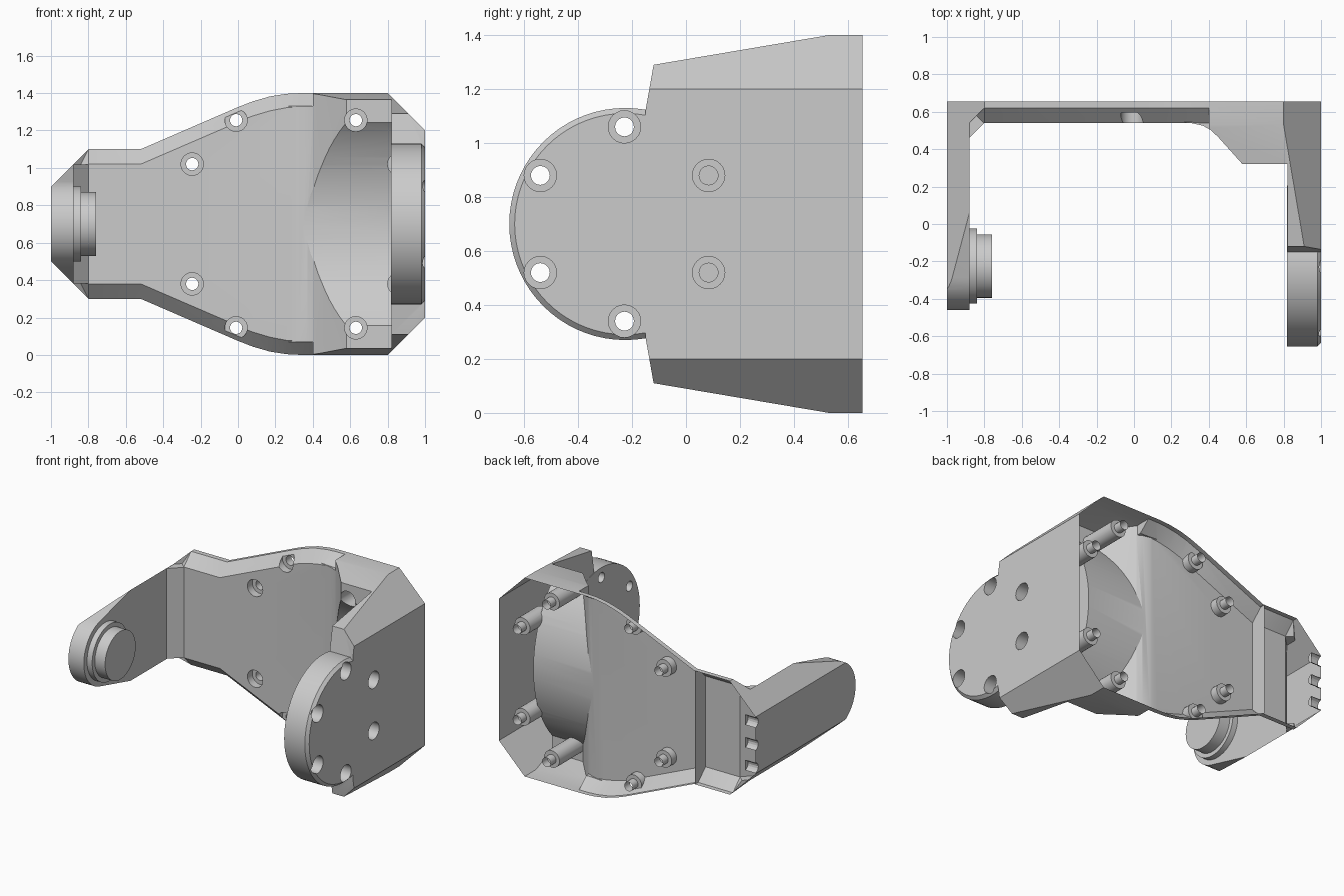
import bpy, bmesh, math

if "Cube" in bpy.data.objects:
    bpy.data.objects.remove(bpy.data.objects["Cube"])

PLACE = {'x': lambda a, b, t: (t, a, b), 'y': lambda a, b, t: (a, t, b), 'z': lambda a, b, t: (a, b, t)}
MID = 0.7      # mirror height
AX = -0.225    # y of the pivot axis
BACK = 0.655   # open rear plane
OVER = 0.72    # parts overshoot the rear and are trimmed later


def loft(name, axis, sections):
    """Solid through (outline, position) sections along an axis."""
    bm = bmesh.new()
    rings = [[bm.verts.new(PLACE[axis](a, b, t)) for a, b in pts] for pts, t in sections]
    n = len(rings[0])
    for lo, hi in zip(rings, rings[1:]):
        for i in range(n):
            j = (i + 1) % n
            bm.faces.new((lo[i], lo[j], hi[j], hi[i]))
    bm.faces.new(rings[0])
    bm.faces.new(rings[-1])
    bmesh.ops.recalc_face_normals(bm, faces=bm.faces)
    me = bpy.data.meshes.new(name)
    bm.to_mesh(me)
    bm.free()
    ob = bpy.data.objects.new(name, me)
    bpy.context.collection.objects.link(ob)
    return ob


def prism(name, axis, pts, t0, t1):
    return loft(name, axis, [(pts, t0), (pts, t1)])


def circle(a, b, r, n=32):
    return [(a + r * math.cos(2 * math.pi * i / n), b + r * math.sin(2 * math.pi * i / n)) for i in range(n)]


def mirrored(top):
    return top + [(a, 2 * MID - b) for a, b in reversed(top)]


def combine(target, other, op):
    m = target.modifiers.new(op, 'BOOLEAN')
    m.operation, m.object, m.solver = op, other, 'EXACT'
    bpy.context.view_layer.objects.active = target
    bpy.ops.object.modifier_apply(modifier=m.name)
    bpy.data.objects.remove(other, do_unlink=True)


# front outlines: shared upper edge, inset edge of the bevel
EDGE = [(-.8, 1.1), (-.52, 1.1), (0, 1.325), (.08, 1.356), (.17, 1.382), (.26, 1.396), (.34, 1.4), (.8, 1.4)]
INSET = [(-.8, 1.02), (-.52, 1.02), (-.01, 1.24), (.07, 1.275), (.17, 1.305), (.26, 1.322), (.36, 1.33), (.8, 1.33)]
OUT = mirrored([(-1, .9)] + EDGE + [(1, 1.2)])
WIDE = mirrored([(-1.1, .8)] + EDGE + [(1.1, 1.1)])
INN = mirrored([(-1.1, .72)] + INSET + [(1.1, 1.03)])
BIG = [(a + (a - c) * .25, b + (b - d) * .25) for (a, b), (c, d) in zip(WIDE, INN)]
# outline of the right arm seen from the side
SIDE = mirrored([(-.15, 1.12), (-.12, 1.29), (.53, 1.4), (OVER, 1.432)])

# back plate with a bevelled front rim
body = loft("bracket_body", 'y', [(BIG, OVER), (BIG, .64), (INN, .54)])

# raised front block and blend, hollowed by the clearance cylinder, joined to the right arm
BLOCK = [(.4, .63), (.4, .512), (.45, .465), (.58, .32), (.9, .32), (.9, .63)]
BLEND = [(.27, .6), (.27, .546), (.32, .537), (.37, .525), (.405, .505), (.42, .59)]
block = prism("front_block", 'z', BLOCK, -.1, 1.5)
combine(block, prism("block_blend", 'z', BLEND, .07, 1.33), 'UNION')
combine(block, prism("clearance", 'x', circle(-.28, MID, .81, 96), .1, 1.1), 'DIFFERENCE')
slab = [(.82, -.4), (1.1, -.4), (1.1, OVER - .02), (.82, OVER - .02)]
combine(block, prism("right_arm", 'z', slab, -.2, 1.6), 'UNION')
combine(block, prism("side_trim", 'x', SIDE, .1, 1.3), 'INTERSECT')
combine(body, block, 'UNION')
disc = circle(AX, MID, .43, 72)
combine(body, loft("right_disc", 'x', [(disc, .819), (disc, .98), (circle(AX, MID, .36, 72), 1.05)]), 'UNION')

# left arm: rounded tip with tangent sides, inner corner gusset, stepped pivot
tip = [(AX + .236 * math.cos(math.radians(a)), MID + .236 * math.sin(math.radians(a))) for a in range(177, 103, -6)]
arm = mirrored(tip + [(.36, 1.1), (OVER - .01, 1.2)])
combine(body, prism("left_arm", 'x', arm, -1.08, -.88), 'UNION')
combine(body, prism("corner_gusset", 'z', [(-.9, .44), (-.78, .56), (-.78, .58), (-.9, .58)], .382, 1.018), 'UNION')
combine(body, prism("corner_rim", 'z', [(-.9, .52), (-.79, .63), (-.79, .645), (-.9, .645)], .2, 1.2), 'UNION')
combine(body, prism("pivot_step", 'x', circle(AX, MID, .2, 64), -.9, -.84), 'UNION')
combine(body, prism("pivot_pin", 'x', circle(AX, MID, .17, 64), -.86, -.76), 'UNION')

# trim everything to the silhouette and the rear plane
combine(body, prism("trim", 'y', OUT, -1, BACK), 'INTERSECT')

# notches in the left rear edge
for z in (.54, .7, .86):
    combine(body, prism("edge_notch", 'x', circle(BACK + .005, z, .037, 16), -1.1, -.92), 'DIFFERENCE')

# counterbored screw holes through the plate, whose sleeves show from behind
for x, zt in ((-.245, 1.02), (-.01, 1.255), (.63, 1.255), (.86, 1.02)):
    for z in (zt, 2 * MID - zt):
        start = .38 if x > .8 else .2
        combine(body, prism("bore", 'y', circle(x, z, .06, 24), start, .595), 'DIFFERENCE')
        combine(body, prism("hole", 'y', circle(x, z, .033, 20), start, .9), 'DIFFERENCE')

# six counterbored holes in the right arm
for k in range(6):
    a = math.radians(30 + 60 * k)
    y, z = -.228 + .36 * math.cos(a), MID + .36 * math.sin(a)
    combine(body, prism("arm_bore", 'x', circle(y, z, .06, 24), .92, 1.1), 'DIFFERENCE')
    combine(body, prism("arm_hole", 'x', circle(y, z, .035, 20), .7, 1.1), 'DIFFERENCE')

# open the rear: the bracket is a hollow shell seen from behind
bm = bmesh.new()
bm.from_mesh(body.data)
rear = [f for f in bm.faces if all(v.co.y > BACK - .001 for v in f.verts)]
bmesh.ops.delete(bm, geom=rear, context='FACES')
# thin divider wall across the narrow end
wall = mirrored([(.54, 1.02), (.62, 1.098), (BACK, 1.098)])
bm.faces.new([bm.verts.new((-.53, y, z)) for y, z in wall])
bm.to_mesh(body.data)
bm.free()

bpy.ops.object.select_all(action='DESELECT')
body.select_set(True)
bpy.context.view_layer.objects.active = body
bpy.ops.object.shade_smooth_by_angle(angle=math.radians(20))
